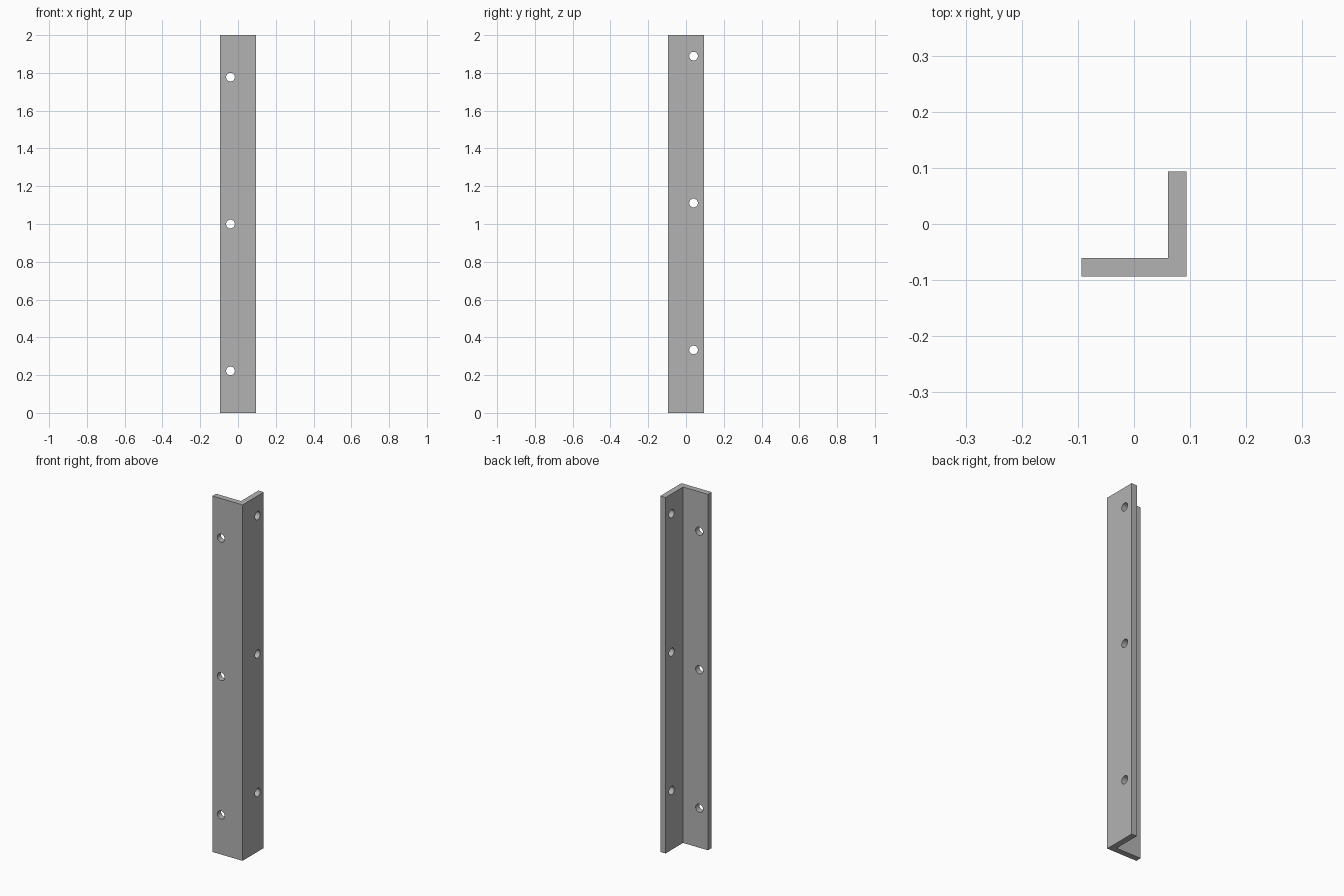
import bpy, bmesh, math
from mathutils import Matrix

cube = bpy.data.objects.get("Cube")
if cube:
    bpy.data.objects.remove(cube, do_unlink=True)

HALF, THICK, HEIGHT = 0.094, 0.033, 2.0
HOLE_RADIUS, HOLE_OFFSET, PITCH = 0.023, 0.04, 7 / 9

steel = bpy.data.materials.new("grey steel")
steel.use_nodes = True
colour = (0.45, 0.45, 0.45, 1)
steel.diffuse_color = colour
steel.node_tree.nodes["Principled BSDF"].inputs["Base Color"].default_value = colour


def make_object(name, bm):
    bmesh.ops.recalc_face_normals(bm, faces=bm.faces)
    mesh = bpy.data.meshes.new(name)
    bm.to_mesh(mesh)
    bm.free()
    mesh.materials.append(steel)
    obj = bpy.data.objects.new(name, mesh)
    bpy.context.collection.objects.link(obj)
    return obj


# L profile extruded to full height
inner = HALF - THICK
profile = [(-HALF, -HALF), (HALF, -HALF), (HALF, HALF),
           (inner, HALF), (inner, -inner), (-HALF, -inner)]
bm = bmesh.new()
face = bm.faces.new([bm.verts.new((x, y, 0)) for x, y in profile])
top = bmesh.ops.extrude_face_region(bm, geom=[face])["geom"]
bmesh.ops.translate(bm, vec=(0, 0, HEIGHT),
                    verts=[v for v in top if isinstance(v, bmesh.types.BMVert)])
angle_bar = make_object("angle_bar", bm)

# Screw hole cutters, staggered between the two flanges
bm = bmesh.new()
mid = HALF - THICK / 2
for i in range(3):
    holes = [((-HOLE_OFFSET, -mid, 2 / 9 + i * PITCH), "X"),
             ((mid, HOLE_OFFSET, 1 / 3 + i * PITCH), "Y")]
    for place, axis in holes:
        bmesh.ops.create_cone(bm, cap_ends=True, segments=32, depth=THICK * 2,
                              radius1=HOLE_RADIUS, radius2=HOLE_RADIUS,
                              matrix=Matrix.Translation(place)
                              @ Matrix.Rotation(math.pi / 2, 4, axis))
cutter = make_object("hole_cutter", bm)

# Cut the holes, then discard the cutter
cut = angle_bar.modifiers.new("screw_holes", "BOOLEAN")
cut.operation, cut.solver, cut.object = "DIFFERENCE", "EXACT", cutter
bpy.ops.object.select_all(action="DESELECT")
angle_bar.select_set(True)
bpy.context.view_layer.objects.active = angle_bar
bpy.ops.object.modifier_apply(modifier=cut.name)
bpy.data.objects.remove(cutter, do_unlink=True)
bpy.ops.object.shade_smooth_by_angle(angle=math.radians(30))
